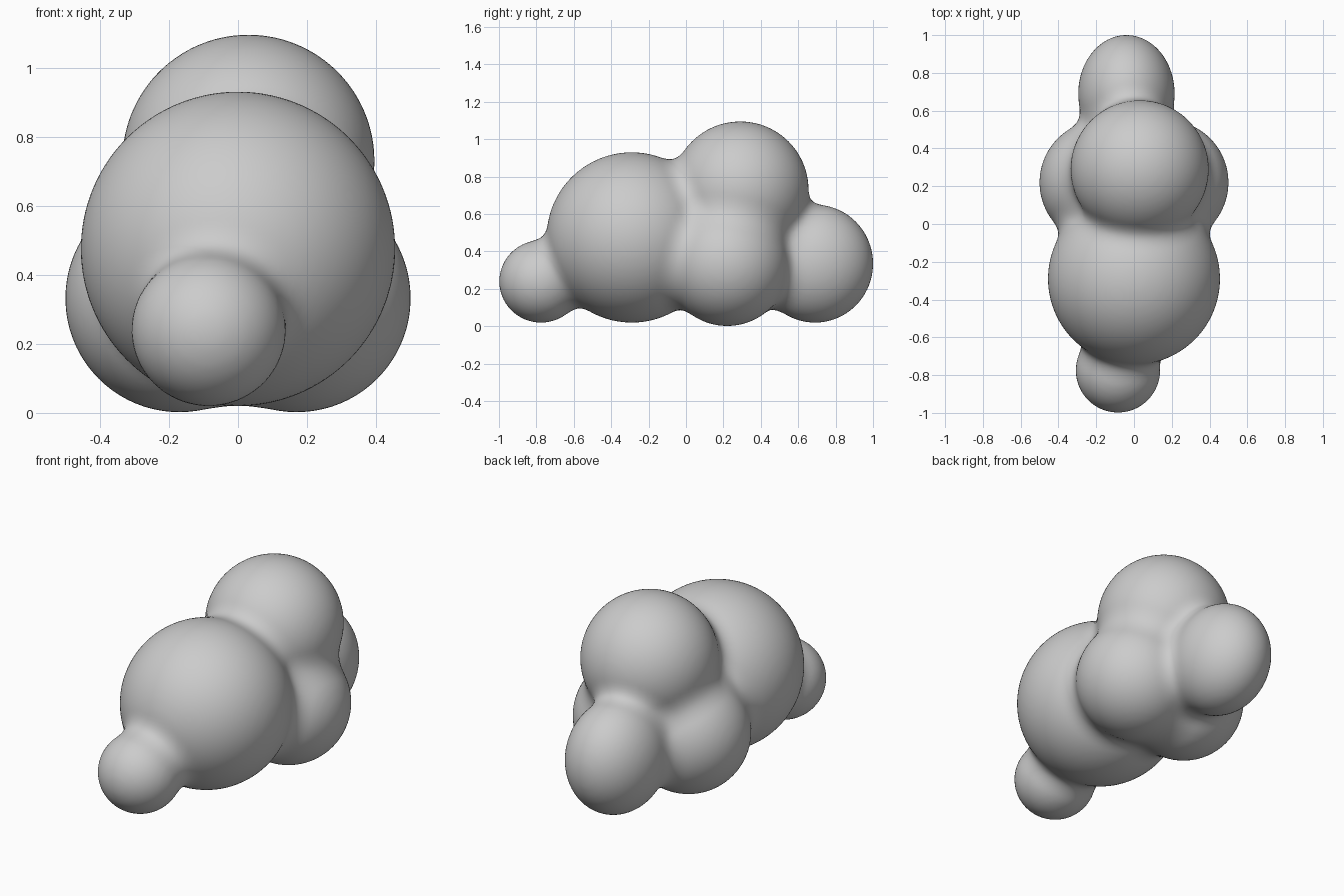
import bpy, bmesh
from mathutils import Vector

if "Cube" in bpy.data.objects:
    bpy.data.objects.remove(bpy.data.objects["Cube"])

# Puffs of the cloud: centre, radii
PUFFS = [
    ((0.0, -0.29, 0.475), (0.455, 0.455, 0.455)),      # big front puff
    ((0.03, 0.29, 0.73), (0.365, 0.365, 0.365)),       # top puff
    ((-0.17, 0.22, 0.332), (0.33, 0.33, 0.33)),        # left puff
    ((0.17, 0.22, 0.332), (0.33, 0.33, 0.33)),         # right puff
    ((-0.04, 0.69, 0.335), (0.255, 0.31, 0.315)),      # rear puff
    ((-0.085, -0.775, 0.24), (0.223, 0.223, 0.22)),    # small nose puff
]
PUFFS = [(Vector(c), Vector(r)) for c, r in PUFFS]
BLEND = 0.10


def puff_distance(p, c, r):
    q = p - c
    a = Vector((q.x / r.x, q.y / r.y, q.z / r.z))
    b = Vector((a.x / r.x, a.y / r.y, a.z / r.z))
    return a.length * (a.length - 1) / max(b.length, 1e-6)


def distance(p):
    """Distance to all puffs, softly blended where they meet."""
    d = 10.0
    for c, r in PUFFS:
        e = puff_distance(p, c, r)
        h = max(BLEND - abs(d - e), 0.0) / BLEND
        d = min(d, e) - h * h * BLEND / 4
    return d


AXES = [Vector((1, 0, 0)), Vector((0, 1, 0)), Vector((0, 0, 1))]


def project(p):
    """Move a point onto the blended surface."""
    d = distance(p)
    g = Vector([(distance(p + a * 0.002) - d) / 0.002 for a in AXES])
    return p - g * (d / max(g.length_squared, 0.2))


# Overlapping ellipsoids
bm = bmesh.new()
for c, r in PUFFS:
    ball = bmesh.ops.create_icosphere(bm, subdivisions=4, radius=1.0)
    for v in ball["verts"]:
        v.co = c + v.co * r
mesh = bpy.data.meshes.new("cloud")
bm.to_mesh(mesh)
bm.free()
cloud = bpy.data.objects.new("cloud", mesh)
bpy.context.collection.objects.link(cloud)
bpy.context.view_layer.objects.active = cloud
cloud.select_set(True)

# Fuse them into one skin
fuse = cloud.modifiers.new("fuse", 'REMESH')
fuse.mode = 'VOXEL'
fuse.voxel_size = 0.022
bpy.ops.object.modifier_apply(modifier=fuse.name)

# Relax the skin and settle it on the blended surface
bm = bmesh.new()
bm.from_mesh(cloud.data)
for step in range(5):
    if step < 3:
        bmesh.ops.smooth_vert(bm, verts=bm.verts, factor=0.5,
                              use_axis_x=True, use_axis_y=True, use_axis_z=True)
    for v in bm.verts:
        v.co = project(v.co)
for f in bm.faces:
    f.smooth = True
bm.to_mesh(cloud.data)
bm.free()

grey = bpy.data.materials.new("light grey")
grey.diffuse_color = (0.6, 0.6, 0.6, 1)
grey.use_nodes = True
grey.node_tree.nodes["Principled BSDF"].inputs["Base Color"].default_value = grey.diffuse_color
cloud.data.materials.clear()
cloud.data.materials.append(grey)
